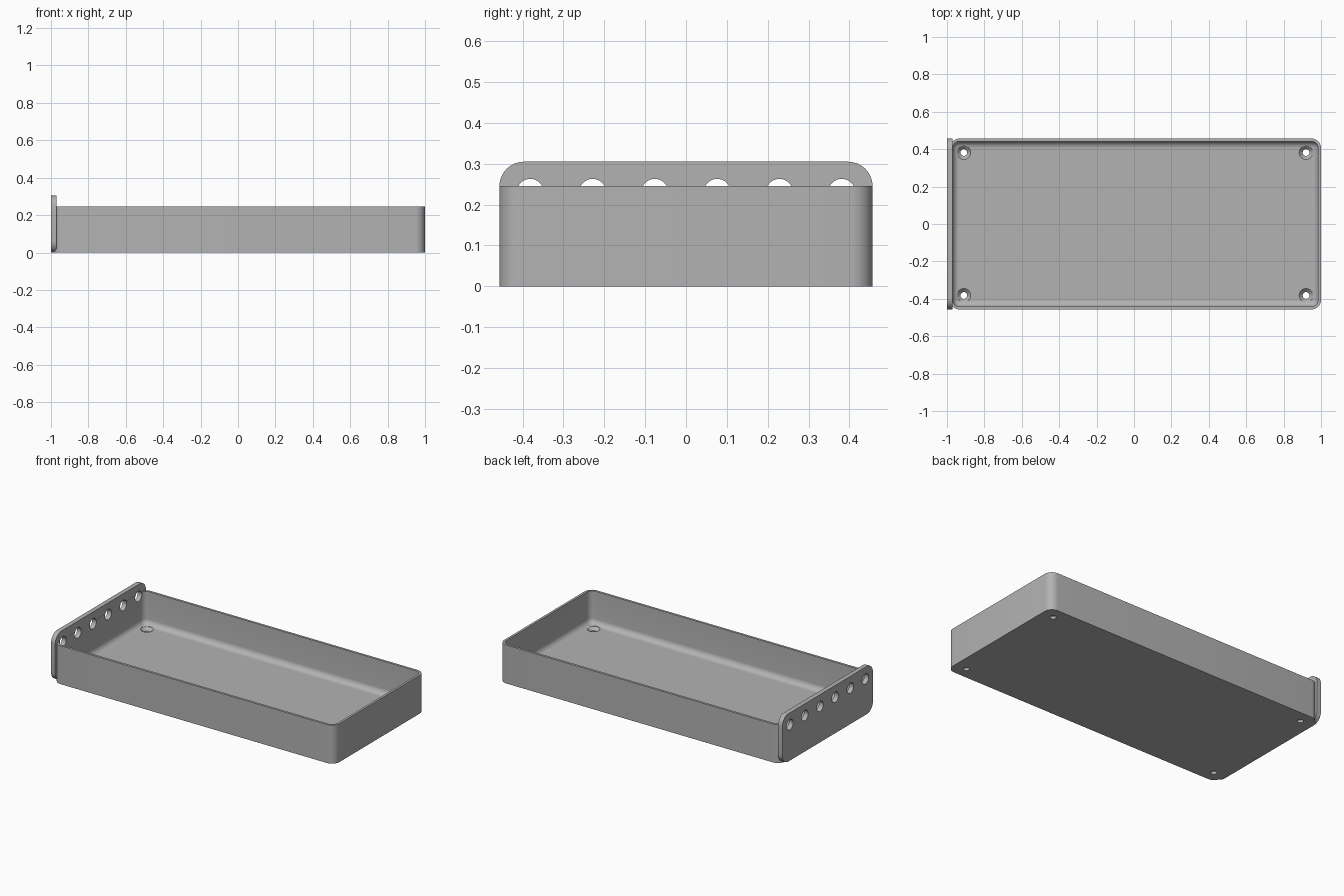
import bpy, bmesh
from math import sin, cos, pi, radians
from mathutils import Matrix

if "Cube" in bpy.data.objects:
    bpy.data.objects.remove(bpy.data.objects["Cube"])

HALF_Y, TRAY_TOP, FLOOR = 0.457, 0.245, 0.035
WALL, CORNER, FILLET = 0.015, 0.052, 0.036
LEFT, RIGHT = -0.985, 1.0

grey = bpy.data.materials.new("plain grey")
grey.use_nodes = True
grey.diffuse_color = (0.45, 0.45, 0.45, 1)
grey.node_tree.nodes["Principled BSDF"].inputs["Base Color"].default_value = (0.45, 0.45, 0.45, 1)


def rounded_rect(hx, hy, r, steps=8):
    """Outline of a rounded rectangle, counter-clockwise."""
    pts = []
    for q, (sx, sy) in enumerate([(1, 1), (-1, 1), (-1, -1), (1, -1)]):
        for i in range(steps + 1):
            a = (q + i / steps) * pi / 2
            pts.append((sx * (hx - r) + r * cos(a), sy * (hy - r) + r * sin(a)))
    return pts


def loft(name, rings):
    """Skin a stack of equal-count rings and cap both ends."""
    bm = bmesh.new()
    loops = [[bm.verts.new(p) for p in ring] for ring in rings]
    n = len(loops[0])
    for a, b in zip(loops, loops[1:]):
        for i in range(n):
            j = (i + 1) % n
            bm.faces.new((a[i], a[j], b[j], b[i]))
    bm.faces.new(loops[0][::-1])
    bm.faces.new(loops[-1])
    bmesh.ops.recalc_face_normals(bm, faces=bm.faces)
    mesh = bpy.data.meshes.new(name)
    bm.to_mesh(mesh)
    bm.free()
    mesh.materials.append(grey)
    ob = bpy.data.objects.new(name, mesh)
    bpy.context.collection.objects.link(ob)
    return ob


def turned_cutter(bm, profile, matrix, sides=32):
    """Add a closed round cutter from (radius, height) pairs."""
    rings = [[bm.verts.new(matrix @ Matrix.Rotation(2 * pi * i / sides, 4, 'Z')
              @ Matrix.Translation((r, 0, z)) @ Matrix.Identity(4).to_translation())
              for i in range(sides)] for r, z in profile]
    for a, b in zip(rings, rings[1:]):
        for i in range(sides):
            j = (i + 1) % sides
            bm.faces.new((a[i], a[j], b[j], b[i]))
    bm.faces.new(rings[0][::-1])
    bm.faces.new(rings[-1])


def cut(ob, profile, matrices):
    """Subtract a set of round holes, then discard the cutter."""
    bm = bmesh.new()
    for m in matrices:
        turned_cutter(bm, profile, m)
    bmesh.ops.recalc_face_normals(bm, faces=bm.faces)
    mesh = bpy.data.meshes.new("hole_cutter")
    bm.to_mesh(mesh)
    bm.free()
    mesh.materials.append(grey)
    cutter = bpy.data.objects.new("hole_cutter", mesh)
    cutter.hide_render = True
    bpy.context.collection.objects.link(cutter)
    mod = ob.modifiers.new("holes", 'BOOLEAN')
    mod.operation, mod.solver, mod.object = 'DIFFERENCE', 'EXACT', cutter
    bpy.context.view_layer.objects.active = ob
    bpy.ops.object.modifier_apply(modifier=mod.name)
    bpy.data.objects.remove(cutter)


# Tray: outer wall, thin rim, inner wall, filleted floor
levels = [(0, 0), (0, TRAY_TOP), (WALL, TRAY_TOP)]
for k in range(9):
    a = k / 8 * pi / 2
    levels.append((WALL + FILLET * (1 - cos(a)), FLOOR + FILLET * (1 - sin(a))))
mid, half_x = (LEFT + RIGHT) / 2, (RIGHT - LEFT) / 2
tray = loft("tray", [[(mid + x, y, z) for x, y in
                      rounded_rect(half_x - d, HALF_Y - d, CORNER - d)] for d, z in levels])

# End plate: rounded panel standing above the rim
plate = loft("end_plate", [[(x, y, 0.1525 + z) for y, z in rounded_rect(HALF_Y, 0.1525, 0.06)]
                           for x in (-1.0, -0.9705)])

# Row of six round holes through the plate and the wall behind it
row = [Matrix.Translation((-0.98, (i - 2.5) * 0.1525, 0.23)) @ Matrix.Rotation(pi / 2, 4, 'Y')
       for i in range(6)]
for part in (tray, plate):
    cut(part, [(0.033, -0.06), (0.033, 0.06)], row)

# Countersunk screw holes in the floor corners
screws = [Matrix.Translation((x, y, 0)) for x in (-0.91, 0.92) for y in (-0.382, 0.382)]
cut(tray, [(0.018, -0.02), (0.018, FLOOR - 0.019), (0.037, FLOOR), (0.037, FLOOR + 0.05)], screws)

# Smooth shading with crisp edges
for part in (tray, plate):
    bpy.ops.object.select_all(action='DESELECT')
    part.select_set(True)
    bpy.context.view_layer.objects.active = part
    bpy.ops.object.shade_smooth_by_angle(angle=radians(30))
